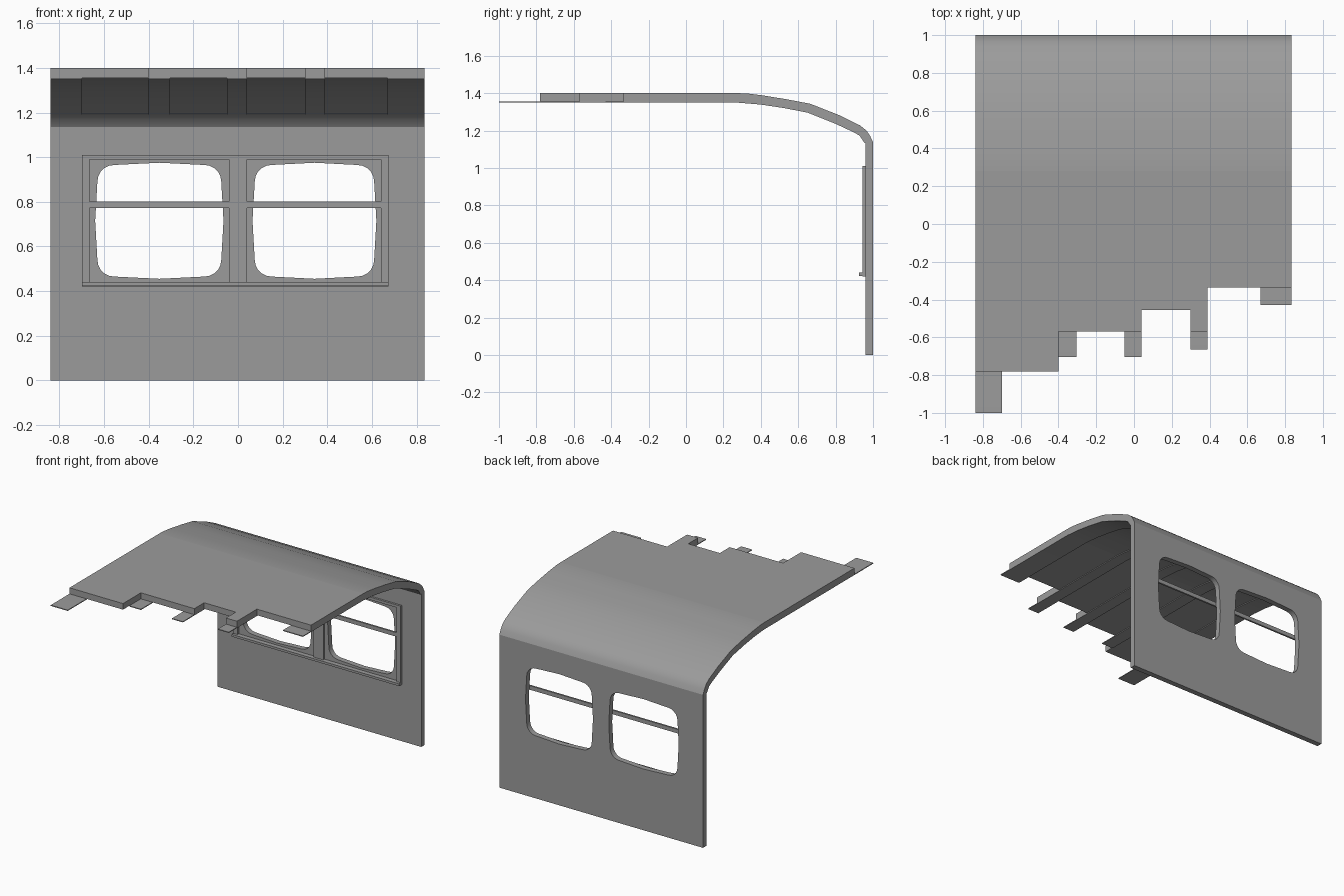
import bpy, bmesh, math
from mathutils import Vector

old = bpy.data.objects.get("Cube")
if old:
    bpy.data.objects.remove(old, do_unlink=True)

grey = bpy.data.materials.new("plain grey")
grey.use_nodes = True
colour = (0.33, 0.33, 0.33, 1)
grey.diffuse_color = colour
grey.node_tree.nodes["Principled BSDF"].inputs["Base Color"].default_value = colour


def prism(name, axis, start, end, *loops):
    """Fill the first outline, leave the others as holes, extrude along an axis."""
    i = "xyz".index(axis)
    bm = bmesh.new()
    edges = []
    for loop in loops:
        verts = []
        for p in loop:
            co = list(p)
            co.insert(i, start)
            verts.append(bm.verts.new(co))
        for a, b in zip(verts, verts[1:] + verts[:1]):
            edges.append(bm.edges.new((a, b)))
    bmesh.ops.triangle_fill(bm, edges=edges, use_beauty=True)
    grown = bmesh.ops.extrude_face_region(bm, geom=bm.faces[:], use_keep_orig=True)
    shift = Vector((0, 0, 0))
    shift[i] = end - start
    moved = [g for g in grown["geom"] if isinstance(g, bmesh.types.BMVert)]
    bmesh.ops.translate(bm, verts=moved, vec=shift)
    bmesh.ops.recalc_face_normals(bm, faces=bm.faces[:])
    mesh = bpy.data.meshes.new(name)
    bm.to_mesh(mesh)
    bm.free()
    mesh.materials.append(grey)
    ob = bpy.data.objects.new(name, mesh)
    bpy.context.collection.objects.link(ob)
    bpy.ops.object.select_all(action="DESELECT")
    ob.select_set(True)
    bpy.context.view_layer.objects.active = ob
    bpy.ops.object.shade_smooth_by_angle(angle=math.radians(35))
    return ob


def rect(x0, x1, z0, z1):
    return [(x0, z0), (x1, z0), (x1, z1), (x0, z1)]


def soft_rect(x0, x1, z0, z1, r=0.075, bulge=0.01):
    """Rounded rectangle whose sides bow out slightly."""
    cx, cz = (x0 + x1) / 2, (z0 + z1) / 2
    hx, hz = (x1 - x0) / 2 - bulge, (z1 - z0) / 2 - bulge
    pts = []
    for k, (sx, sz) in enumerate([(1, 1), (-1, 1), (-1, -1), (1, -1)]):
        for s in range(6):
            a = math.radians(90 * k + 18 * s)
            pts.append((cx + sx * (hx - r) + r * math.cos(a),
                        cz + sz * (hz - r) + r * math.sin(a)))
        a = math.radians(90 * (k + 1))
        pts.append((cx + (hx + bulge) * math.cos(a), cz + (hz + bulge) * math.sin(a)))
    return pts


LEFT, RIGHT = 0.835, -0.84
TOP, UNDER, BEND = 1.4, 1.355, 0.28

# Side wall with two window openings
prism("side_wall", "y", 0.96, 1.0, rect(RIGHT, LEFT, 0, 1.137),
      soft_rect(-0.64, -0.065, 0.455, 0.975), soft_rect(0.065, 0.62, 0.455, 0.975))

# Curved roof shoulder
outer = [(BEND, TOP), (0.33, 1.398), (0.41, 1.388), (0.54, 1.367), (0.665, 1.343),
         (0.82, 1.282), (0.93, 1.228), (0.965, 1.2), (0.985, 1.17), (1.0, 1.137)]
inner = [(BEND, UNDER), (0.4, 1.345), (0.52, 1.327), (0.65, 1.302), (0.8, 1.242),
         (0.905, 1.193), (0.935, 1.175), (0.96, 1.137)]
prism("roof_shoulder", "x", RIGHT, LEFT, outer + inner[::-1])

# Flat roof with a broken, stepped front edge
steps = [(RIGHT, -0.4, -0.78), (-0.4, 0.04, -0.57), (0.04, 0.3, -0.455),
         (0.3, 0.39, -0.57), (0.39, LEFT, -0.335)]
plan = [(LEFT, BEND), (RIGHT, BEND)]
for x0, x1, y in steps:
    plan += [(x0, y), (x1, y)]
prism("flat_roof", "z", UNDER, TOP, plan)

# Thin lining ribs under the roof, poking out past the broken edge
ribs = [(RIGHT, -0.7, -1.0), (-0.4, -0.305, -0.705), (-0.05, 0.04, -0.705),
        (0.3, 0.39, -0.665), (0.67, LEFT, -0.43)]
curve = inner[:6]
thin = 0.006
for n, (x0, x1, front) in enumerate(ribs):
    path = [(front, UNDER)] + curve
    below = [(y, z - thin) for y, z in path]
    prism(f"ceiling_rib_{n + 1}", "x", x0, x1, path + below[::-1])

# Lining strip along the foot of the ceiling
foot = inner[5:]
prism("ceiling_foot_strip", "x", RIGHT, LEFT,
      foot + [(y - thin, z - thin / 2) for y, z in foot[::-1]])

# Inner window frame, sill and crossbars
panes = [(-0.665, -0.04), (0.04, 0.64)]
prism("window_frame", "y", 0.945, 0.96, rect(-0.7, 0.675, 0.42, 1.01),
      *[rect(a, b, 0.44, 0.99) for a, b in panes])
prism("window_sill", "y", 0.925, 0.946, rect(-0.7, 0.675, 0.423, 0.44))
for side, (a, b) in zip(("right", "left"), panes):
    prism(f"{side}_window_crossbar", "y", 0.947, 0.96, rect(a, b, 0.772, 0.802))
